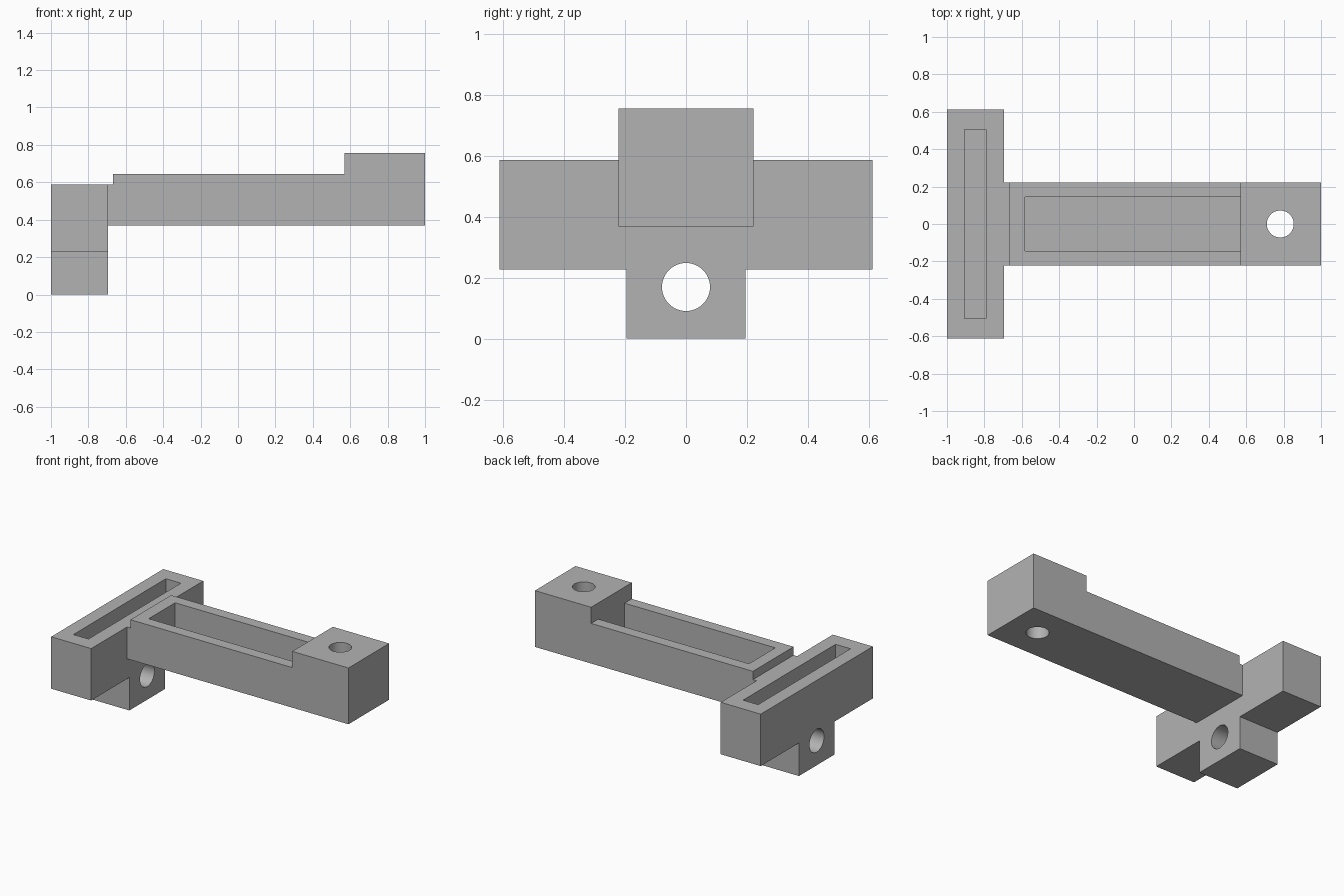
import bpy
import bmesh
import math
from mathutils import Vector

if "Cube" in bpy.data.objects:
    bpy.data.objects.remove(bpy.data.objects["Cube"], do_unlink=True)

grey = bpy.data.materials.new("plain grey")
grey.use_nodes = True
grey.diffuse_color = (0.45, 0.45, 0.45, 1)
grey.node_tree.nodes["Principled BSDF"].inputs["Base Color"].default_value = grey.diffuse_color


def extrude(name, points, sweep):
    """Solid made by sweeping a closed outline along a vector."""
    bm = bmesh.new()
    face = bm.faces.new([bm.verts.new(p) for p in points])
    result = bmesh.ops.extrude_face_region(bm, geom=[face])
    moved = [g for g in result["geom"] if isinstance(g, bmesh.types.BMVert)]
    bmesh.ops.translate(bm, verts=moved, vec=Vector(sweep))
    bmesh.ops.recalc_face_normals(bm, faces=bm.faces)
    mesh = bpy.data.meshes.new(name)
    bm.to_mesh(mesh)
    bm.free()
    mesh.materials.append(grey)
    obj = bpy.data.objects.new(name, mesh)
    bpy.context.collection.objects.link(obj)
    return obj


def pocket(name, x0, x1, half_y, z0, z1):
    corners = [(x0, -half_y, z0), (x1, -half_y, z0), (x1, half_y, z0), (x0, half_y, z0)]
    return extrude(name, corners, (0, 0, z1 - z0))


def bore(name, centre, radius, axis, length):
    """Round cutter; axis is 'x' or 'z'."""
    points = []
    for i in range(64):
        a = math.tau * i / 64
        u, v = radius * math.cos(a), radius * math.sin(a)
        offset = (0, u, v) if axis == "x" else (u, v, 0)
        points.append(Vector(centre) + Vector(offset))
    return extrude(name, points, (length, 0, 0) if axis == "x" else (0, 0, length))


def combine(target, other, operation):
    mod = target.modifiers.new(other.name, "BOOLEAN")
    mod.operation = operation
    mod.solver = "EXACT"
    mod.object = other
    bpy.context.view_layer.objects.active = target
    bpy.ops.object.modifier_apply(modifier=mod.name)
    bpy.data.objects.remove(other, do_unlink=True)


# T-shaped crosshead with its lower lug
half = [(0.195, 0), (0.195, 0.228), (0.612, 0.228), (0.612, 0.587)]
outline = half + [(-y, z) for y, z in reversed(half)]
bracket = extrude("bracket", [(-1, y, z) for y, z in outline], (0.306, 0, 0))

# Arm with the raised end block, its root buried in the crosshead
side = [(-0.75, 0.368), (1, 0.368), (1, 0.757), (0.57, 0.757), (0.57, 0.645),
        (-0.667, 0.645), (-0.667, 0.587), (-0.694, 0.587), (-0.75, 0.56)]
arm = extrude("arm", [(x, -0.222, z) for x, z in side], (0, 0.444, 0))
combine(bracket, arm, "UNION")

# Pockets and pin holes
for cutter in (
    pocket("crosshead_slot", -0.905, -0.79, 0.505, 0.385, 0.8),
    pocket("arm_pocket", -0.582, 0.57, 0.144, 0.445, 0.72),
    bore("lug_hole", (-1.1, 0, 0.17), 0.079, "x", 0.5),
    bore("end_hole", (0.782, 0, 0.2), 0.072, "z", 0.8),
):
    combine(bracket, cutter, "DIFFERENCE")

# Smooth bores, sharp corners
bpy.ops.object.select_all(action="DESELECT")
bracket.select_set(True)
bpy.context.view_layer.objects.active = bracket
bpy.ops.object.shade_smooth_by_angle(angle=math.radians(30))
